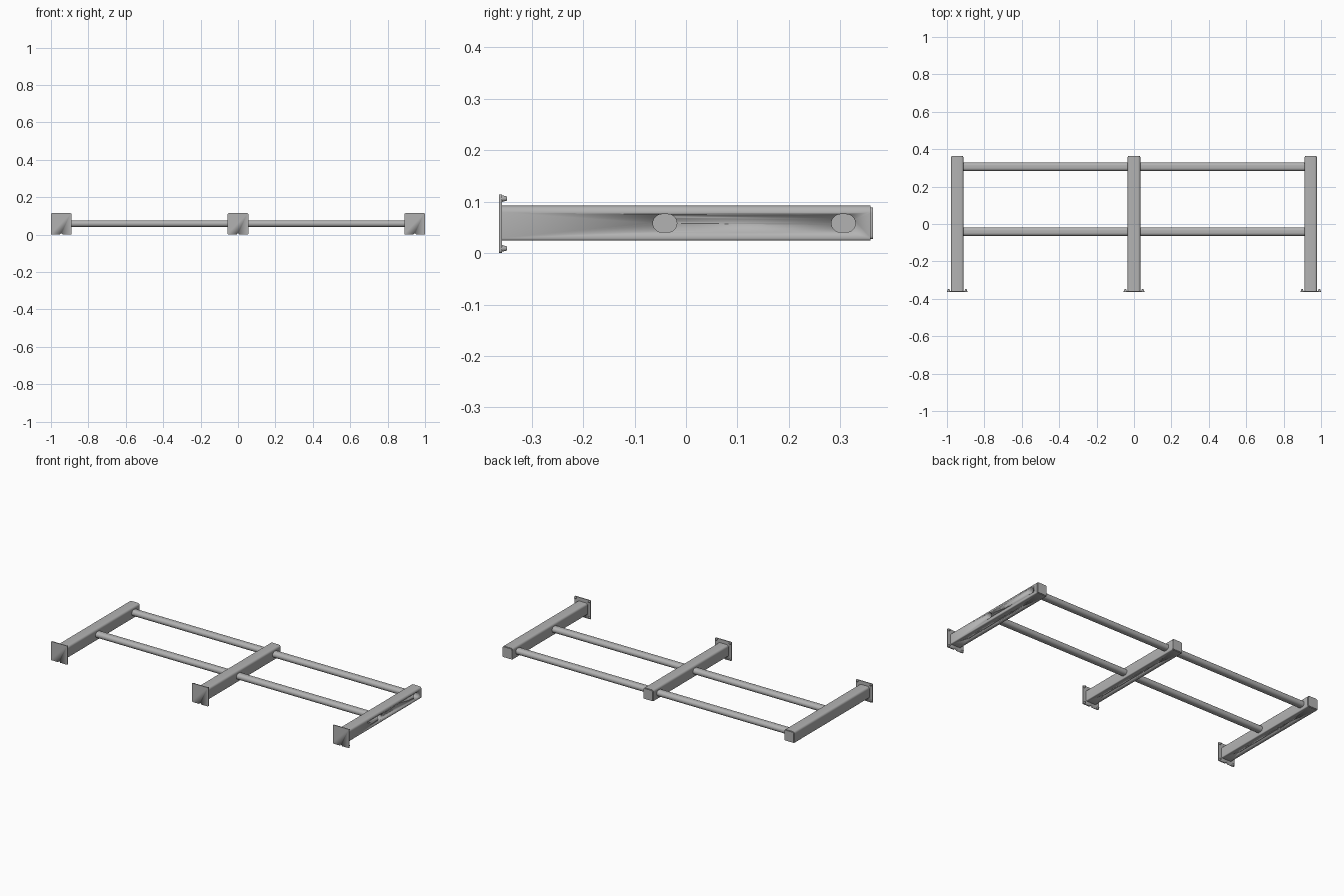
import bpy, bmesh, math
from mathutils import Matrix

cube = bpy.data.objects.get("Cube")
if cube:
    bpy.data.objects.remove(cube, do_unlink=True)

steel = bpy.data.materials.new("grey_steel")
steel.use_nodes = True
GREY = (0.45, 0.45, 0.45, 1)
steel.diffuse_color = GREY
steel.node_tree.nodes["Principled BSDF"].inputs["Base Color"].default_value = GREY

ARMS = {"right": -0.945, "middle": 0.0, "left": 0.945}
BAR_Y = (-0.041, 0.306)
MID_Z = 0.058
HALF = 0.034
FRONT, BACK = -0.363, 0.363


def rounded(hw, hh, r_top, r_low, steps=5):
    """Outline of a rectangle with rounded corners."""
    pts = []
    for i, (sx, sy) in enumerate(((1, 1), (-1, 1), (-1, -1), (1, -1))):
        r = r_top if sy > 0 else r_low
        for k in range(steps + 1):
            a = math.pi / 2 * (i + k / steps)
            pts.append((sx * (hw - r) + r * math.cos(a), sy * (hh - r) + r * math.sin(a)))
    return pts


def finish(name, bm, smooth=True):
    bmesh.ops.remove_doubles(bm, verts=bm.verts, dist=1e-5)
    bmesh.ops.recalc_face_normals(bm, faces=bm.faces)
    mesh = bpy.data.meshes.new(name)
    bm.to_mesh(mesh)
    bm.free()
    mesh.materials.append(steel)
    obj = bpy.data.objects.new(name, mesh)
    bpy.context.collection.objects.link(obj)
    if smooth:
        bpy.ops.object.select_all(action="DESELECT")
        obj.select_set(True)
        bpy.context.view_layer.objects.active = obj
        bpy.ops.object.shade_smooth_by_angle(angle=math.radians(35))
    return obj


def extrude(bm, outline, axis, a, b):
    """Solid from an outline in the plane across the given axis."""
    def place(u, v, t):
        return (u, t, v) if axis == "y" else (t, u, v)
    rings = [[bm.verts.new(place(u, v, t)) for u, v in outline] for t in (a, b)]
    n = len(outline)
    for i in range(n):
        j = (i + 1) % n
        bm.faces.new((rings[0][i], rings[0][j], rings[1][j], rings[1][i]))
    for ring in rings:
        bm.faces.new(ring)


def shift(outline, du, dv):
    return [(u + du, v + dv) for u, v in outline]


def cut(obj, cutter):
    cutter.hide_render = True
    cutter.hide_viewport = True
    mod = obj.modifiers.new("cut", "BOOLEAN")
    mod.operation = "DIFFERENCE"
    mod.solver = "EXACT"
    mod.object = cutter


def cylinder(bm, loc, r1, r2, depth, axis="y", sides=16):
    turn = Matrix.Rotation(-math.pi / 2, 4, "X") if axis == "y" else Matrix()
    bmesh.ops.create_cone(bm, cap_ends=True, segments=sides, radius1=r1, radius2=r2,
                          depth=depth, matrix=Matrix.Translation(loc) @ turn)


OVAL = rounded(0.0232, 0.0175, 0.0174, 0.0174, 8)

for side, x in ARMS.items():
    # Square-section arm with rounded upper edges
    bm = bmesh.new()
    extrude(bm, shift(rounded(HALF, HALF, 0.013, 0.005), x, MID_Z), "y", FRONT + 0.003, BACK - 0.004)
    arm = finish(side + "_arm", bm)

    # Screw holes under the arm
    bm = bmesh.new()
    for y in (-0.25, -0.13, 0.08, 0.2):
        cylinder(bm, (x, y, MID_Z - HALF), 0.004, 0.004, 0.02, "z", 12)
    cut(arm, finish(side + "_screw_hole_cutter", bm))

    # Open oval sockets on the outer side of the left arm
    if side == "left":
        bm = bmesh.new()
        for y in BAR_Y:
            extrude(bm, shift(OVAL, y, MID_Z), "x", x - HALF + 0.006, x + HALF + 0.01)
        cut(arm, finish("socket_cutter", bm))

    # End cap
    bm = bmesh.new()
    extrude(bm, shift(rounded(HALF - 0.003, HALF - 0.003, 0.011, 0.006), x, MID_Z), "y", BACK - 0.006, BACK)
    finish(side + "_end_cap", bm)

    # Wall plate with a drain notch in its lower edge
    bm = bmesh.new()
    extrude(bm, shift(rounded(0.055, 0.057, 0.005, 0.005), x, 0.057), "y", FRONT, FRONT + 0.005)
    plate = finish(side + "_wall_plate", bm)
    bm = bmesh.new()
    cylinder(bm, (x, FRONT, 0), 0.007, 0.007, 0.05)
    cut(plate, finish(side + "_notch_cutter", bm))

    # Bolts at the plate corners
    bm = bmesh.new()
    for dx in (-0.046, 0.046):
        for z in (0.009, 0.106):
            cylinder(bm, (x + dx, FRONT + 0.009, z), 0.007, 0.004, 0.012)
    finish(side + "_plate_bolts", bm)

# Oval cross bars between the arms
for name, y in zip(("front", "rear"), BAR_Y):
    for side, s in (("right", -1), ("left", 1)):
        bm = bmesh.new()
        extrude(bm, shift(OVAL, y, MID_Z), "x", s * (HALF - 0.004), s * (0.945 - HALF + 0.003))
        finish(name + "_" + side + "_cross_bar", bm)
